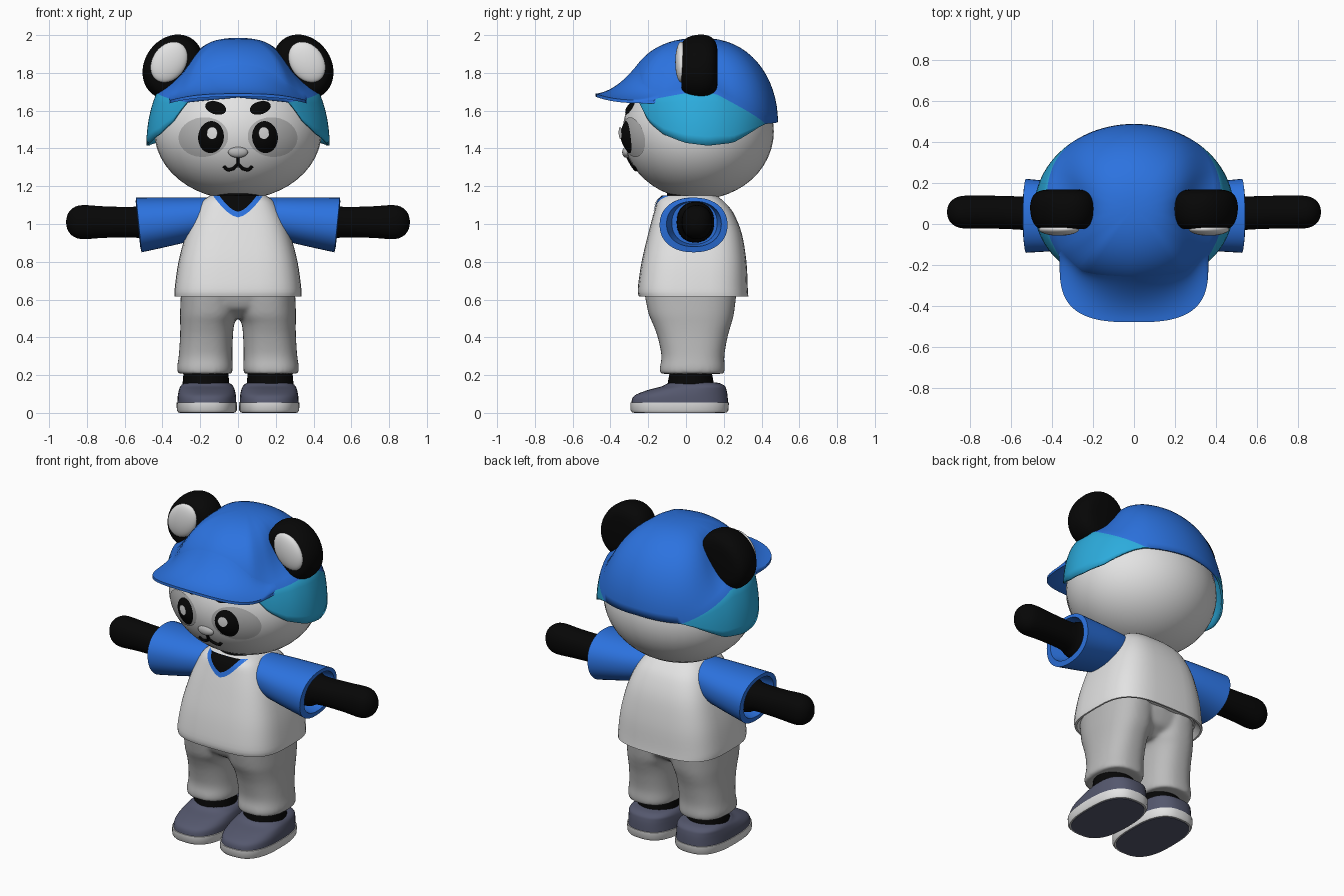
import bpy, bmesh, math
from math import sin, cos, pi, sqrt, radians
from mathutils import Vector, Matrix

if "Cube" in bpy.data.objects:
    bpy.data.objects.remove(bpy.data.objects["Cube"])


def material(name, *rgb):
    m = bpy.data.materials.new(name)
    m.use_nodes = True
    m.diffuse_color = (*rgb, 1)
    m.node_tree.nodes["Principled BSDF"].inputs["Base Color"].default_value = (*rgb, 1)
    return m


white = material("white", .77, .77, .77)
grey = material("trouser grey", .5, .5, .5)
patch_grey = material("patch grey", .47, .47, .47)
black = material("black", .002, .002, .002)
blue = material("blue", .025, .17, .74)
cyan = material("cyan", .025, .41, .72)
slate = material("slate", .09, .097, .155)


def finish(bm, name, mats, angle=40):
    bmesh.ops.remove_doubles(bm, verts=bm.verts, dist=.0002)
    bmesh.ops.recalc_face_normals(bm, faces=bm.faces)
    me = bpy.data.meshes.new(name)
    bm.to_mesh(me)
    bm.free()
    ob = bpy.data.objects.new(name, me)
    bpy.context.collection.objects.link(ob)
    for m in mats:
        me.materials.append(m)
    bpy.ops.object.select_all(action='DESELECT')
    ob.select_set(True)
    bpy.context.view_layer.objects.active = ob
    bpy.ops.object.shade_smooth_by_angle(angle=radians(angle))
    return ob


def loft(name, rings, mats, closed=True, caps=True, row_mat=lambda r: 0, angle=40):
    """Skin a list of equal-length point rows."""
    bm = bmesh.new()
    rows = [[bm.verts.new(p) for p in ring] for ring in rings]
    n = len(rows[0])
    for r in range(len(rows) - 1):
        for i in range(n if closed else n - 1):
            j = (i + 1) % n
            f = bm.faces.new((rows[r][i], rows[r][j], rows[r + 1][j], rows[r + 1][i]))
            f.material_index = row_mat(r)
    if caps:
        bm.faces.new(rows[0])
        bm.faces.new(rows[-1])
    return finish(bm, name, mats, angle)


def spline(keys, k=4):
    """Catmull-Rom interpolation through parameter tuples."""
    out = []
    for i in range(len(keys) - 1):
        a, b, c, d = keys[max(i - 1, 0)], keys[i], keys[i + 1], keys[min(i + 2, len(keys) - 1)]
        for s in range(k):
            t = s / k
            out.append(tuple(q + .5 * t * (r - p + t * (2 * p - 5 * q + 4 * r - w + t * (3 * (q - r) + w - p)))
                             for p, q, r, w in zip(a, b, c, d)))
    return out + [keys[-1]]


def power(v, e):
    return math.copysign(abs(v) ** e, v)


def oval(ru, rv, n, segs=40):
    """Superellipse outline."""
    return [(ru * power(cos(2 * pi * i / segs), 2 / n), rv * power(sin(2 * pi * i / segs), 2 / n))
            for i in range(segs)]


def level(z, cx, rx, front, back, n):
    return [(cx + u, (front + back) / 2 + v, z) for u, v in oval(rx, (back - front) / 2, n)]


def ellipsoid(name, mat, centre, radii, tilt=0):
    bm = bmesh.new()
    m = Matrix.Translation(centre) @ Matrix.Rotation(tilt, 4, 'Y') @ Matrix.Diagonal((*radii, 1))
    bmesh.ops.create_uvsphere(bm, u_segments=40, v_segments=24, radius=1, matrix=m)
    return finish(bm, name, [mat])


def interp(table, a):
    for (a0, v0), (a1, v1) in zip(table, table[1:]):
        if a <= a1:
            return v0 + (v1 - v0) * (a - a0) / (a1 - a0)
    return table[-1][1]


# Head
HEAD, HR = Vector((0, .065, 1.49)), Vector((.443, .40, .36))
ellipsoid("head", white, HEAD, HR)


def on_face(x, z, off=0):
    q = 1 - (x / HR.x) ** 2 - ((z - HEAD.z) / HR.z) ** 2
    return Vector((x, HEAD.y - HR.y * sqrt(max(q, 0)) - off, z))


def face_plate(name, mat, x, z, rx, rz, tilt=0, off=.003, bulge=0):
    rings = []
    for k in range(9):
        r = k / 8
        rings.append([on_face(x + u * cos(tilt) + v * sin(tilt), z - u * sin(tilt) + v * cos(tilt),
                              off + bulge * (1 - r * r)) for u, v in oval(rx * r, rz * r, 2, 32)])
    loft(name, rings, [mat], caps=False, angle=60)


# Face details
for s, side in ((1, "left"), (-1, "right")):
    face_plate(side + "_eye_patch", patch_grey, s * .183, 1.46, .132, .105, s * .1, .004)
    face_plate(side + "_eye", black, s * .143, 1.46, .068, .085, s * -.1, .008, .022)
    face_plate(side + "_eye_shine", white, s * .137, 1.482, .028, .032, 0, .034)
    face_plate(side + "_brow", black, s * .118, 1.615, .057, .034, s * -.28, .006, .012)
ellipsoid("nose", patch_grey, on_face(0, 1.38), (.052, .022, .029))

mouth = bpy.data.curves.new("mouth", 'CURVE')
mouth.dimensions = '3D'
mouth.bevel_depth = .009
mouth.use_fill_caps = True
lip = [(0, 1.318), (.025, 1.294), (.055, 1.288), (.075, 1.305)]
for pts in ([(0, 1.36), (0, 1.318)], spline(lip), spline([(-x, z) for x, z in lip])):
    sp = mouth.splines.new('POLY')
    sp.points.add(len(pts) - 1)
    for p, (x, z) in zip(sp.points, pts):
        p.co = (*on_face(x, z, .002), 1)
mouth.materials.append(black)
bpy.context.collection.objects.link(bpy.data.objects.new("mouth", mouth))

# Cap crown with side flaps: edge and colour-seam heights by angle from the front
EDGE = [(0, 1.67), (34, 1.645), (46, 1.54), (60, 1.475), (78, 1.43), (96, 1.415),
        (115, 1.43), (138, 1.51), (147, 1.53), (180, 1.54)]
SEAM = [(0, 1.67), (34, 1.645), (75, 1.69), (103, 1.69), (147, 1.53), (180, 1.54)]
TOP, CROWN, FLAP, AROUND = 1.985, 16, 6, 96


def cap_point(a, row):
    deg = math.degrees(abs(a))
    drop = TOP - interp(EDGE, deg)
    seam = math.acos(max(0, 1 - (TOP - interp(SEAM, deg)) / drop))
    t = seam * row / CROWN if row <= CROWN else seam + (pi / 2 - seam) * (row - CROWN) / FLAP
    r = sin(t) ** .87
    if row < CROWN:  # hollow under each ear
        r *= 1 - .24 * math.exp(-((deg - 85) / 35) ** 2) * sin(pi * (row / CROWN) ** 1.6)
    depth = .39 if cos(a) > 0 else .412
    return Vector((.485 * sin(a) * r, .075 - depth * cos(a) * r, TOP - drop * (1 - cos(t))))


cap = loft("cap", [[cap_point(2 * pi * i / AROUND - pi, r) for i in range(AROUND)]
                   for r in range(CROWN + FLAP + 1)],
           [blue, cyan], caps=False, row_mat=lambda r: int(r >= CROWN), angle=60)
shell = cap.modifiers.new("thickness", 'SOLIDIFY')
shell.thickness = .012

# Cap brim, sweeping out of the crown
BRIM = 12
brim_rows = [[] for _ in range(2 * BRIM + 2)]
for i in range(41):
    b = -pi / 2 + pi * i / 40
    row = 10 + 5 * abs(sin(b)) ** 3
    inner = cap_point(b * .6, row)
    slope = inner - cap_point(b * .6, row - .5)
    outer = Vector((.362 * power(sin(b), .7), -.17 - .308 * max(cos(b), 0) ** .6, 1.69 - .035 * sin(b) ** 2))
    bend = inner + slope * max(0, (outer.z + .012 - inner.z) / slope.z)
    for k in range(BRIM + 1):
        v = k / BRIM
        p = inner * (1 - v) ** 2 + bend * 2 * v * (1 - v) + outer * v * v
        brim_rows[k].append(p)
        brim_rows[-1 - k].append(p - Vector((0, 0, .016)))
loft("cap_brim", brim_rows, [blue], closed=False, caps=False, angle=60)

# Ears
for s, side in ((1, "left"), (-1, "right")):
    tilt = s * radians(-35)
    place = Matrix.Translation((s * .345, .06, 1.832)) @ Matrix.Rotation(tilt, 4, 'Y')
    profile = spline([(-.085, .5), (-.082, .7), (-.065, .86), (-.025, .97), (.03, 1), (.075, .92),
                      (.1, .72), (.108, .45)])
    loft(side + "_ear", [[place @ Vector((u, y, v)) for u, v in oval(.15 * r, .18 * r, 2)]
                         for y, r in profile], [black], angle=70)
    ellipsoid(side + "_inner_ear", white, (s * .365, -.025, 1.857), (.088, .032, .116), tilt)

# Shirt body: height, half width, front, back
BOX = 3.3
SHIRT = spline([(.617, .335, -.25, .33), (.66, .335, -.255, .327), (.8, .315, -.235, .32),
                (.95, .275, -.2, .295), (1.06, .23, -.17, .25), (1.12, .19, -.15, .2),
                (1.15, .15, -.12, .16)])
hem = [(.65, .3, -.21, .29), (.617, .325, -.24, .32)]
loft("shirt", [level(z, 0, rx, f, b, BOX) for z, rx, f, b in hem + SHIRT], [white])
loft("neck", [level(z, 0, .12, -.1, .14, 2) for z in (1.1, 1.26)], [black])


def neck_plate(name, mat, half, top, bottom, off):
    rows = []
    for k in range(13):
        z = bottom + (top - bottom) * k / 12
        rx, f, b = (interp([(p[0], p[c]) for p in SHIRT], z) for c in (1, 2, 3))
        w = half * (k / 12) ** .62
        row = []
        for i in range(13):
            x = w * (i / 6 - 1)
            bulge = max(0, 1 - min(1, abs(x / rx)) ** BOX) ** (1 / BOX)
            row.append((x, (f + b) / 2 - (b - f) / 2 * bulge - off, z))
        rows.append(row)
    loft(name, rows, [mat], closed=False, caps=False, angle=80)


neck_plate("collar_trim", blue, .132, 1.15, 1.035, .004)
neck_plate("neck_opening", black, .1, 1.152, 1.065, .008)

# Seat of the trousers: height, half width, front, back
seat = spline([(.5, .05, -.1, .16), (.53, .1, -.15, .2), (.565, .2, -.19, .24), (.66, .28, -.22, .265)])
trousers = [loft("trousers", [level(z, 0, rx, f, b, 2.6) for z, rx, f, b in seat], [grey])]

for s, side in ((1, "left"), (-1, "right")):
    # Sleeve with hollow cuff: x, centre y, centre z, half depth, half height
    sleeve = spline([(.12, .03, 1.045, .13, .095), (.3, .035, 1.02, .16, .12), (.525, .04, .995, .18, .145)])
    sleeve += [(.53, .042, 1, .145, .12), (.43, .045, 1.005, .12, .112)]
    loft(side + "_sleeve", [[(s * (x + .1 * v), y + u, z + v) for u, v in oval(ry, rz, 2.2)]
                            for x, y, z, ry, rz in sleeve], [blue])
    # Arm, wider inside the cuff
    arm = spline([(.36, .05, 1.01, .1, .108), (.48, .05, 1.01, .097, .105), (.54, .053, 1.01, .082, .082),
                  (.7, .058, 1.01, .08, .083),
                  (.82, .058, 1.01, .08, .09), (.87, .058, 1.01, .068, .077), (.9, .058, 1.01, .04, .045),
                  (.91, .058, 1.01, .006, .006)])
    loft(side + "_arm", [[(s * x, y + u, z + v) for u, v in oval(ry, rz, 2.2)]
                         for x, y, z, ry, rz in arm], [black], angle=70)
    # Trouser leg: height, centre x, half width, front, back
    leg = spline([(.207, .175, .142, -.137, .202), (.235, .175, .148, -.14, .206), (.3, .172, .142, -.13, .203),
                  (.4, .167, .14, -.15, .22), (.47, .163, .143, -.175, .24), (.53, .153, .154, -.2, .255),
                  (.66, .148, .153, -.225, .27)])
    trousers.append(loft(side + "_trouser_leg", [level(z, s * cx, rx, f, b, 2.4) for z, cx, rx, f, b in leg], [grey]))
    loft(side + "_ankle", [level(z, s * .17, rx, f, b, 2) for z, rx, f, b in
                           ((.14, .125, -.1, .15), (.25, .115, -.08, .13))], [black])
    # Shoe
    loft(side + "_sole", [level(z, s * .165, rx, f, b, 2.7) for z, rx, f, b in
                          ((.003, .152, -.285, .217), (.015, .159, -.295, .225), (.055, .16, -.295, .227))], [white])
    loft(side + "_tread", [level(z, s * .165, .145, -.275, .207, 2.7) for z in (0, .006)], [slate])
    upper = spline([(.05, .156, -.29, .223), (.09, .154, -.275, .22), (.12, .148, -.205, .215),
                    (.14, .14, -.13, .207), (.155, .125, -.1, .185), (.162, .1, -.075, .155)])
    loft(side + "_shoe", [level(z, s * .165, rx, f, b, 2.6) for z, rx, f, b in upper], [slate], angle=60)

# Fuse seat and legs into one soft garment
bpy.ops.object.select_all(action='DESELECT')
for ob in trousers:
    ob.select_set(True)
bpy.context.view_layer.objects.active = trousers[0]
bpy.ops.object.join()
fuse = trousers[0].modifiers.new("fuse", 'REMESH')
fuse.mode = 'VOXEL'
fuse.voxel_size = .011
fuse.use_smooth_shade = True
soften = trousers[0].modifiers.new("soften", 'SMOOTH')
soften.iterations = 10
